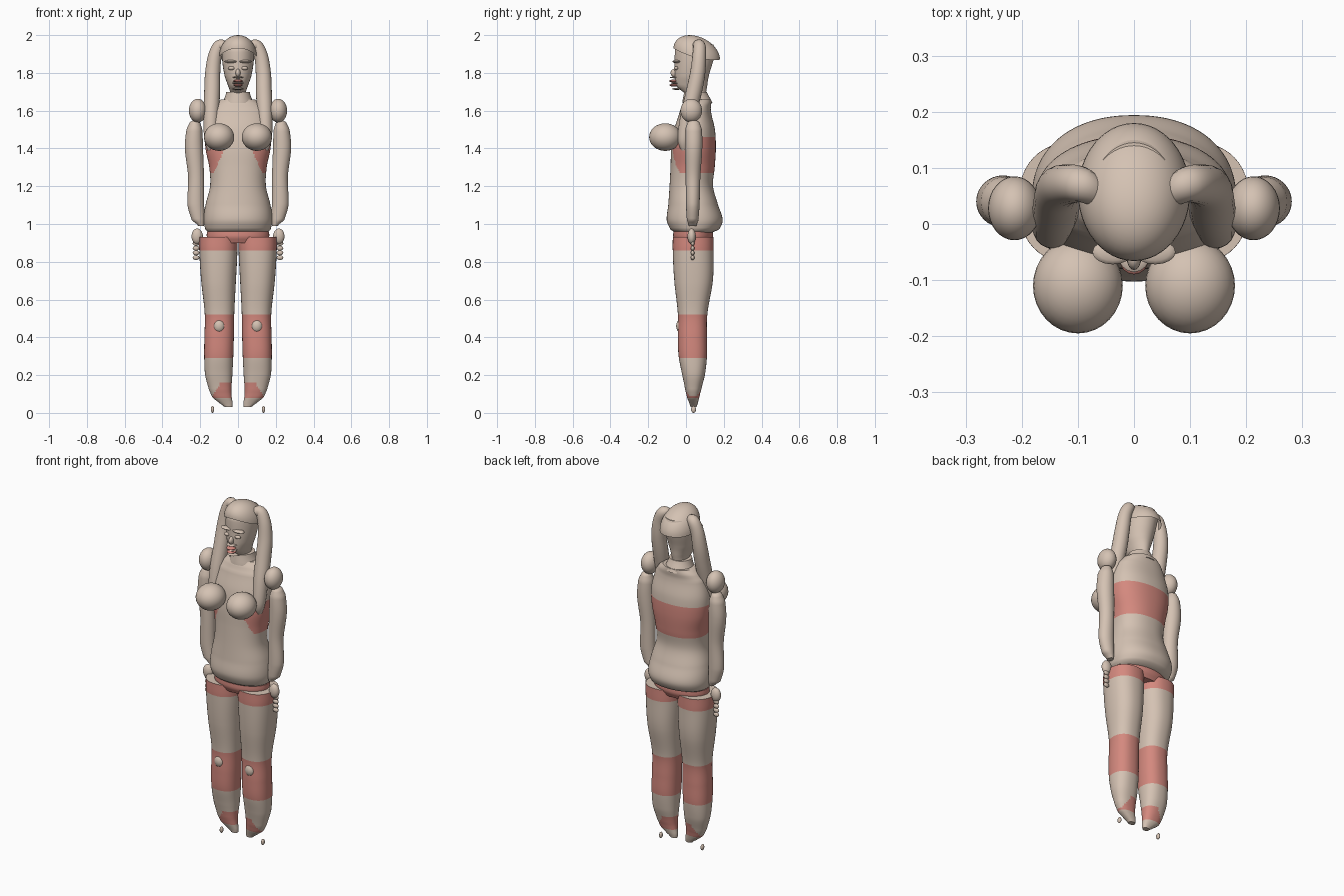
import bpy, bmesh, math
from mathutils import Vector

if "Cube" in bpy.data.objects:
    bpy.data.objects.remove(bpy.data.objects["Cube"], do_unlink=True)


def material(name, rgb):
    m = bpy.data.materials.new(name)
    m.use_nodes = True
    m.diffuse_color = (*rgb, 1)
    m.node_tree.nodes["Principled BSDF"].inputs["Base Color"].default_value = (*rgb, 1)
    return m


SKIN = material("pale_skin", (0.66, 0.54, 0.45))
ROSE = material("rose_cloth", (0.66, 0.25, 0.21))
SIDES = (("left", 1), ("right", -1))


def finish(name, bm, mats, rule=None):
    """Turn a bmesh into a smooth object; rule(centre) picks the second material."""
    bmesh.ops.recalc_face_normals(bm, faces=bm.faces)
    if rule:
        for f in bm.faces:
            f.material_index = int(rule(f.calc_center_median()))
    me = bpy.data.meshes.new(name)
    bm.to_mesh(me)
    bm.free()
    ob = bpy.data.objects.new(name, me)
    bpy.context.collection.objects.link(ob)
    for m in mats:
        me.materials.append(m)
    bpy.ops.object.select_all(action="DESELECT")
    ob.select_set(True)
    bpy.context.view_layer.objects.active = ob
    bpy.ops.object.shade_smooth_by_angle(angle=math.radians(40))
    return ob


def spline(rows, t):
    """Catmull-Rom point along a list of rows."""
    i = min(int(t), len(rows) - 2)
    u = t - i
    p = [Vector(rows[max(0, min(len(rows) - 1, i + k))]) for k in (-1, 0, 1, 2)]
    return (p[1] * 2 + (p[2] - p[0]) * u + (p[0] * 2 - p[1] * 5 + p[2] * 4 - p[3]) * u * u
            + (p[1] * 3 - p[0] - p[2] * 3 + p[3]) * u ** 3) / 2


def skin_rings(bm, rings):
    for a, b in zip(rings, rings[1:]):
        for i in range(len(a)):
            j = (i + 1) % len(a)
            bm.faces.new((a[i], a[j], b[j], b[i]))
    bm.faces.new(rings[0])
    bm.faces.new(rings[-1])


def loft(name, rows, mats=(SKIN,), rule=None, side=1, power=2.0, n=48):
    """Rows are (z, centre x, centre y, radius x, radius y); rings sit 0.01 apart."""
    bm = bmesh.new()
    rings = []
    for k in range(round(rows[0][0] * 100), round(rows[-1][0] * 100) + 1):
        z = k / 100
        i = max(j for j in range(len(rows) - 1) if rows[j][0] <= z + 1e-6)
        u = (z - rows[i][0]) / (rows[i + 1][0] - rows[i][0])
        _, cx, cy, rx, ry = spline(rows, i + u)
        ring = []
        for a in (math.tau * q / n for q in range(n)):
            c, s = math.cos(a), math.sin(a)
            x = cx + rx * math.copysign(abs(c) ** (2 / power), c)
            y = cy + ry * math.copysign(abs(s) ** (2 / power), s)
            ring.append(bm.verts.new((side * x, y, z)))
        rings.append(ring)
    skin_rings(bm, rings)
    return finish(name, bm, mats, rule)


def ball(name, at, radii, mat=SKIN, seg=32):
    bm = bmesh.new()
    bmesh.ops.create_uvsphere(bm, u_segments=seg, v_segments=seg // 2, radius=1)
    for v in bm.verts:
        v.co = Vector(c + r * q for c, r, q in zip(at, radii, v.co))
    return finish(name, bm, (mat,))


def tube(name, points, side, steps=8, n=20):
    """Round tube through points (x, y, z, radius)."""
    bm = bmesh.new()
    rings = []
    last = len(points) - 1
    for k in range(last * steps + 1):
        t = k / steps
        p = spline(points, t)
        d = spline(points, min(t + .05, last)) - spline(points, max(t - .05, 0))
        d = Vector(d[:3]).normalized()
        u = d.cross(Vector((0, 1, 0))).normalized()
        w = d.cross(u)
        ring = []
        for a in (math.tau * q / n for q in range(n)):
            co = Vector(p[:3]) + (u * math.cos(a) + w * math.sin(a)) * p[3]
            co.x *= side
            ring.append(bm.verts.new(co))
        rings.append(ring)
    skin_rings(bm, rings)
    return finish(name, bm, (SKIN,))


# Torso with a back band that tapers towards the front
def back_band(c):
    front_gap = c.y < 0.02 and abs(c.x) < 0.07 + max(0, 1.4 - c.z) * 0.45
    return 1.27 < c.z < 1.46 and not front_gap


loft("torso", [(.95, 0, .04, .15, .09), (.97, 0, .046, .172, .128), (1.02, 0, .046, .182, .148),
               (1.1, 0, .038, .172, .132), (1.2, 0, .028, .148, .115), (1.3, 0, .035, .152, .117),
               (1.4, 0, .04, .172, .118), (1.5, 0, .045, .174, .108), (1.6, 0, .05, .15, .082),
               (1.64, 0, .06, .12, .074), (1.66, 0, .065, .09, .068)],
     (SKIN, ROSE), back_band, power=2.2, n=96)
loft("pelvis", [(.9, 0, .038, .155, .09), (.93, 0, .038, .165, .105), (.96, 0, .038, .165, .105)], (ROSE,))
loft("neck_collar", [(1.64, 0, .06, .082, .08), (1.67, 0, .055, .07, .07), (1.7, 0, .05, .062, .06)])

# Head and face
loft("head", [(1.66, 0, .06, .04, .04), (1.7, 0, .045, .042, .062), (1.73, 0, .03, .052, .082),
              (1.78, 0, .03, .07, .09), (1.85, 0, .04, .082, .1), (1.92, 0, .05, .085, .108),
              (1.95, 0, .05, .075, .095)])
ball("nose", (0, -.06, 1.8), (.013, .022, .022), seg=16)
ball("upper_lip", (0, -.062, 1.757), (.026, .028, .008), ROSE, 16)
ball("lower_lip", (0, -.06, 1.735), (.024, .028, .008), ROSE, 16)
for i, z in enumerate((1.776, 1.746, 1.715)):
    ball(f"mouth_ridge_{i + 1}", (0, -.05, z), (.03, .036 - .006 * i, .005), seg=16)
for side, s in SIDES:
    ball(f"{side}_eye", (s * .035, -.052, 1.825), (.018, .012, .01), seg=16)
    ball(f"{side}_brow", (s * .038, -.05, 1.86), (.036, .022, .008), seg=16)

# Hair cap: a dome sheared so that it drops towards the back
bm = bmesh.new()
bmesh.ops.create_uvsphere(bm, u_segments=48, v_segments=24, radius=1)
bmesh.ops.bisect_plane(bm, geom=bm.verts[:] + bm.edges[:] + bm.faces[:], dist=1e-4,
                       plane_co=(0, 0, 0), plane_no=(0, 0, 1), clear_inner=True)
for v in bm.verts:
    x, y, z = v.co
    v.co = (x * .1, .057 + y * .123, 1.9 + z * .095 - y * .03 - .02 * x * x * (1 - z))
finish("hair_cap", bm, (SKIN,))


# Legs with bands at the thigh, knee and inner ankle
def leg_bands(c):
    return .86 < c.z < .9299 or .29 < c.z < .52 or (.08 < c.z < .16 and abs(c.x) < .115 - (c.z - .12) * .6)


leg_rows = [(.03, .05, .04, .02, .016), (.05, .062, .04, .034, .022), (.08, .083, .038, .05, .032),
            (.12, .094, .038, .059, .042), (.2, .102, .04, .072, .06), (.3, .102, .036, .077, .075),
            (.4, .1, .034, .078, .077), (.52, .098, .035, .078, .078), (.7, .103, .04, .092, .102),
            (.86, .104, .038, .101, .108), (.93, .104, .038, .102, .108)]
arm_rows = [(.99, .195, .035, .015, .02), (1.02, .21, .035, .034, .03), (1.1, .223, .036, .044, .036),
            (1.25, .222, .037, .042, .039), (1.4, .233, .04, .048, .046), (1.5, .231, .04, .042, .044),
            (1.54, .228, .04, .026, .03), (1.55, .225, .04, .01, .012)]
lock_path = [(.06, .05, 1.935, .022), (.095, .07, 1.945, .032), (.122, .07, 1.89, .036),
             (.134, .062, 1.8, .04), (.137, .042, 1.7, .042), (.142, .01, 1.57, .04),
             (.145, -.01, 1.45, .034), (.145, -.01, 1.39, .015)]

for side, s in SIDES:
    loft(f"{side}_leg", leg_rows, (SKIN, ROSE), leg_bands, s, 2.3)
    ball(f"{side}_knee_cap", (s * .1, -.026, .46), (.031, .026, .037))
    ball(f"{side}_toe", (s * .135, .04, .018), (.009, .013, .018), seg=16)
    loft(f"{side}_arm", arm_rows, side=s, n=32)
    ball(f"{side}_shoulder", (s * .213, .028, 1.6), (.047, .057, .063))
    ball(f"{side}_breast", (s * .1, -.11, 1.46), (.08, .085, .073))
    ball(f"{side}_hand", (s * .216, .03, .935), (.03, .022, .041))
    for i in range(4):
        ball(f"{side}_finger_{i + 1}", (s * .222, .035, .897 - i * .025), (.018, .01, .013), seg=16)
    tube(f"{side}_hair_lock", lock_path, s)
